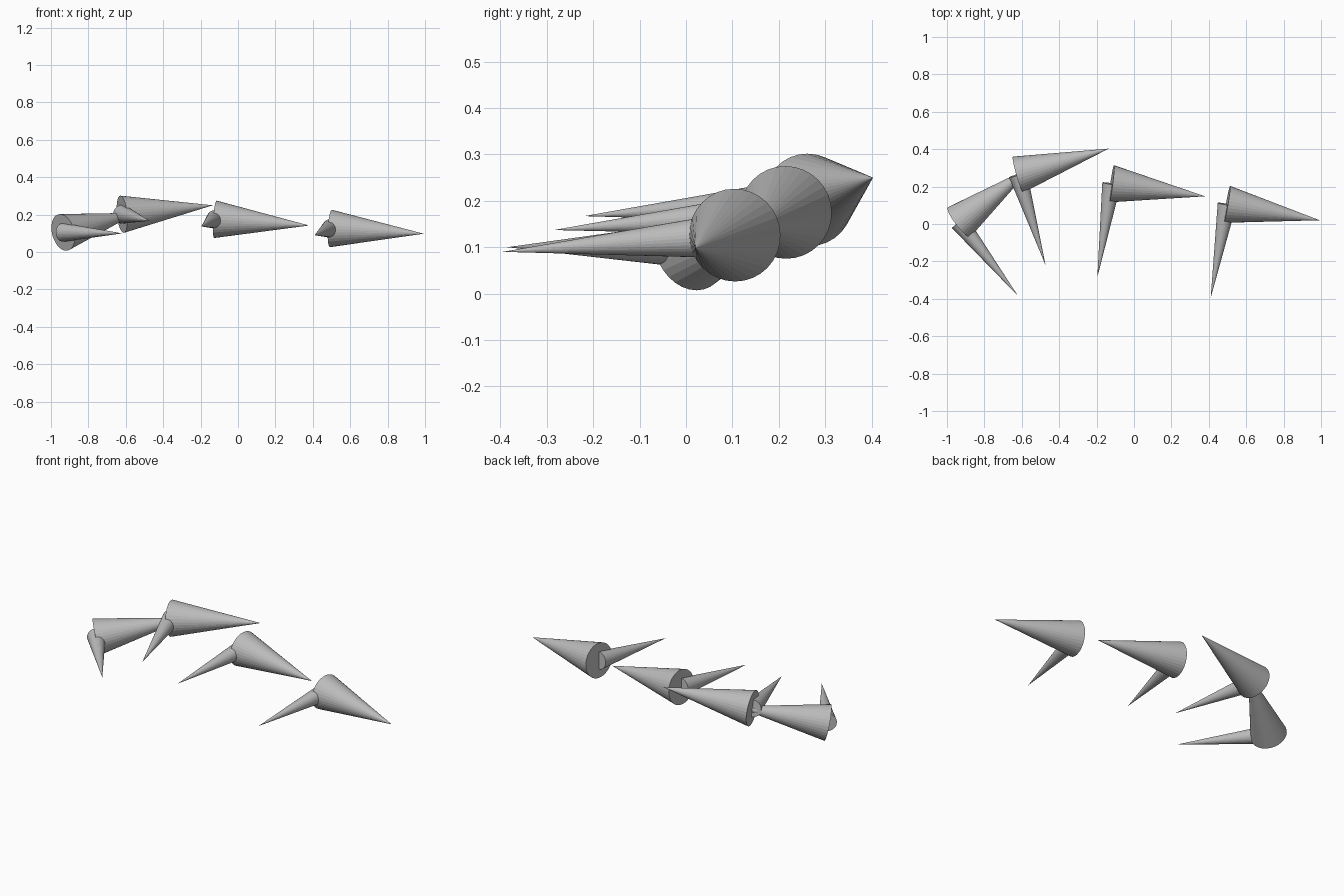
import bpy
from mathutils import Vector

if "Cube" in bpy.data.objects:
    bpy.data.objects.remove(bpy.data.objects["Cube"])

grey = bpy.data.materials.new("plain grey")
grey.diffuse_color = (0.5, 0.5, 0.5, 1)
grey.use_nodes = True
grey.node_tree.nodes["Principled BSDF"].inputs["Base Color"].default_value = grey.diffuse_color


def cone(name, base, tip, radius):
    """Closed cone from the base centre to the tip."""
    base, tip = Vector(base), Vector(tip)
    axis = tip - base
    bpy.ops.mesh.primitive_cone_add(vertices=32, radius1=radius, radius2=0,
                                    depth=axis.length, location=(base + tip) / 2)
    ob = bpy.context.object
    ob.name = name
    ob.rotation_mode = 'QUATERNION'
    ob.rotation_quaternion = axis.to_track_quat('Z', 'Y')
    ob.data.materials.append(grey)


# Each joint: shared base centre, wide cone tip, slim cone tip
joints = [
    ((-0.935, 0.01, 0.105), (-0.54, 0.31, 0.21), (-0.62, -0.385, 0.10)),
    ((-0.62, 0.264, 0.202), (-0.135, 0.403, 0.25), (-0.473, -0.22, 0.167)),
    ((-0.12, 0.215, 0.175), (0.38, 0.148, 0.142), (-0.196, -0.285, 0.137)),
    ((0.497, 0.105, 0.126), (0.993, 0.02, 0.098), (0.41, -0.395, 0.09)),
]

# Chain of wide bone cones, each with a slim pointer cone from its base
for i, (base, bone_tip, pointer_tip) in enumerate(joints, 1):
    cone(f"bone_cone_{i}", base, bone_tip, 0.1)
    cone(f"pointer_cone_{i}", base, pointer_tip, 0.05)
